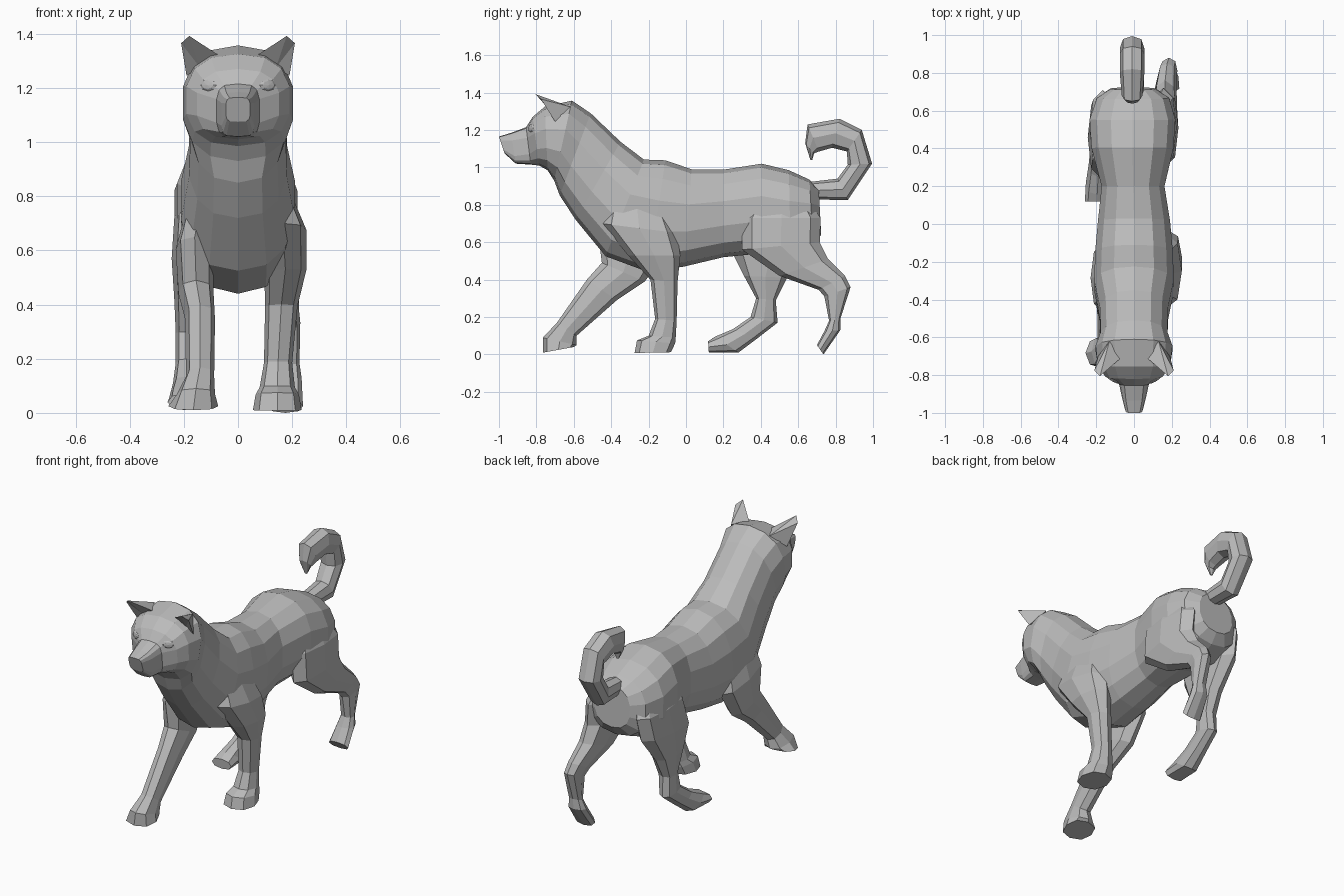
import bpy, bmesh, math
from mathutils import Vector
from mathutils.bvhtree import BVHTree

grey = bpy.data.materials.new("plain grey")
grey.diffuse_color = (0.5, 0.5, 0.5, 1)


def finish(name, bm):
    bmesh.ops.recalc_face_normals(bm, faces=bm.faces)
    me = bpy.data.meshes.new(name)
    bm.to_mesh(me)
    me.materials.append(grey)
    ob = bpy.data.objects.new(name, me)
    bpy.context.collection.objects.link(ob)
    return ob


def loft(name, rings, n, power=0.85):
    """Each ring: (y, z) of one edge, (y, z) of the opposite edge, centre x, half width, [squareness]."""
    bm = bmesh.new()
    prev = first = None
    for a, b, x, w, *p in rings:
        p = p[0] if p else power
        bend = lambda v: math.copysign(abs(v) ** p, v) if abs(v) > 1e-6 else 0
        a, b = Vector((x, *a)), Vector((x, *b))
        c, h = (a + b) / 2, (a - b) / 2
        ring = []
        for i in range(n):
            t = 2 * math.pi * i / n
            ring.append(bm.verts.new(c + h * bend(math.cos(t)) + Vector((w * bend(math.sin(t)), 0, 0))))
        if prev:
            for i in range(n):
                j = (i + 1) % n
                bm.faces.new((prev[i], prev[j], ring[j], ring[i]))
        else:
            first = ring
        prev = ring
    bm.faces.new(first)
    bm.faces.new(prev)
    return finish(name, bm)


# Head, neck and trunk: top edge, bottom edge, centre x, half width, from nose to rump
body = loft("head_and_body", [
    ((-1.0, 1.165), (-0.97, 1.075), 0, 0.045, 0.45),
    ((-0.935, 1.185), (-0.91, 1.02), 0, 0.062, 0.45),
    ((-0.855, 1.215), (-0.83, 1.015), 0, 0.08, 0.55),
    ((-0.82, 1.27), (-0.785, 1.01), 0, 0.155, 0.75),
    ((-0.755, 1.325), (-0.74, 0.985), 0, 0.195, 0.8),
    ((-0.61, 1.357), (-0.705, 0.93), 0, 0.208),
    ((-0.51, 1.29), (-0.675, 0.85), 0, 0.18),
    ((-0.35, 1.137), (-0.59, 0.72), 0, 0.185),
    ((-0.225, 1.042), (-0.43, 0.525), 0, 0.215),
    ((-0.11, 1.038), (-0.2, 0.44), 0, 0.21),
    ((0.03, 0.99), (-0.01, 0.47), 0, 0.195),
    ((0.2, 0.988), (0.2, 0.52), -0.005, 0.17),
    ((0.405, 1.02), (0.4, 0.54), -0.008, 0.222),
    ((0.55, 0.985), (0.56, 0.53), -0.008, 0.232),
    ((0.66, 0.935), (0.68, 0.58), -0.005, 0.195),
    ((0.71, 0.885), (0.723, 0.64), -0.005, 0.12),
], 14)

# Curled tail: outer edge, inner edge
loft("tail", [
    ((0.64, 0.83), (0.64, 0.92), 0.0, 0.05),
    ((0.865, 0.825), (0.81, 0.94), -0.005, 0.06),
    ((0.995, 1.02), (0.865, 1.015), -0.01, 0.065),
    ((0.94, 1.2), (0.86, 1.085), -0.01, 0.065),
    ((0.82, 1.26), (0.78, 1.105), -0.01, 0.065),
    ((0.65, 1.23), (0.71, 1.085), -0.01, 0.055),
    ((0.637, 1.13), (0.685, 1.075), -0.01, 0.035),
    ((0.665, 1.04), (0.675, 1.04), -0.01, 0.008),
], 8)

# Legs in mid-stride: front edge, back edge, centre x, half width
loft("front_leg_right", [
    ((-0.40, 0.88), (-0.14, 0.86), 0.12, 0.05),
    ((-0.45, 0.70), (-0.05, 0.65), 0.165, 0.088),
    ((-0.31, 0.53), (-0.03, 0.53), 0.175, 0.078),
    ((-0.19, 0.40), (-0.045, 0.39), 0.16, 0.06),
    ((-0.165, 0.19), (-0.05, 0.18), 0.148, 0.052),
    ((-0.2, 0.1), (-0.055, 0.09), 0.145, 0.065),
    ((-0.262, 0.075), (-0.058, 0.06), 0.145, 0.08),
    ((-0.275, 0.008), (-0.08, 0.012), 0.145, 0.09),
], 8)
loft("front_leg_left", [
    ((-0.42, 0.86), (-0.14, 0.80), -0.12, 0.05),
    ((-0.47, 0.65), (-0.1, 0.56), -0.16, 0.07),
    ((-0.45, 0.49), (-0.22, 0.39), -0.155, 0.065),
    ((-0.53, 0.40), (-0.37, 0.29), -0.14, 0.055),
    ((-0.69, 0.17), (-0.585, 0.10), -0.14, 0.052),
    ((-0.765, 0.09), (-0.585, 0.05), -0.155, 0.07),
    ((-0.765, 0.01), (-0.6, 0.04), -0.165, 0.092),
], 8)
loft("hind_leg_right", [
    ((0.40, 0.87), (0.64, 0.84), 0.12, 0.05),
    ((0.30, 0.73), (0.72, 0.73), 0.155, 0.07),
    ((0.30, 0.56), (0.715, 0.60), 0.165, 0.07),
    ((0.50, 0.42), (0.76, 0.51), 0.165, 0.062),
    ((0.71, 0.345), (0.85, 0.42), 0.175, 0.05),
    ((0.74, 0.31), (0.88, 0.36), 0.185, 0.045),
    ((0.765, 0.18), (0.825, 0.19), 0.185, 0.042),
    ((0.74, 0.125), (0.825, 0.13), 0.18, 0.055),
    ((0.70, 0.05), (0.735, 0.0), 0.175, 0.065),
], 8)
loft("hind_leg_left", [
    ((0.40, 0.87), (0.64, 0.84), -0.12, 0.05),
    ((0.29, 0.73), (0.71, 0.72), -0.165, 0.07),
    ((0.24, 0.56), (0.68, 0.58), -0.175, 0.07),
    ((0.31, 0.42), (0.54, 0.41), -0.175, 0.06),
    ((0.375, 0.30), (0.48, 0.29), -0.18, 0.05),
    ((0.345, 0.2), (0.49, 0.17), -0.185, 0.045),
    ((0.25, 0.135), (0.38, 0.085), -0.19, 0.05),
    ((0.155, 0.095), (0.28, 0.01), -0.195, 0.06),
    ((0.118, 0.07), (0.122, 0.01), -0.195, 0.065),
], 8)

# Ears (forward-leaning, hollow in front) and eyes (thin lenses on the face)
bm = bmesh.new()
bm.from_mesh(body.data)
face = BVHTree.FromBMesh(bm)
bm.free()
for side, s in (("left", -1), ("right", 1)):
    bm = bmesh.new()
    outer, inner, back, hollow, tip_out, tip_in = [
        bm.verts.new((s * x, y, z)) for x, y, z in (
            (0.19, -0.70, 1.245), (0.07, -0.71, 1.32), (0.13, -0.62, 1.325),
            (0.14, -0.70, 1.275), (0.21, -0.775, 1.365), (0.18, -0.805, 1.392))]
    for f in ((outer, hollow, tip_out), (hollow, tip_in, tip_out), (hollow, inner, tip_in),
              (inner, back, tip_in), (back, tip_out, tip_in), (back, outer, tip_out),
              (outer, back, inner, hollow)):
        bm.faces.new(f)
    finish("ear_" + side, bm)

    hit, normal, _, _ = face.ray_cast(Vector((s * 0.11, -2, 1.21)), Vector((0, 1, 0)))
    if normal.y > 0:
        normal = -normal
    bm = bmesh.new()
    bmesh.ops.create_uvsphere(bm, u_segments=8, v_segments=4, radius=1)
    bmesh.ops.scale(bm, vec=(0.034, 0.022, 0.008), verts=bm.verts)
    eye = finish("eye_" + side, bm)
    eye.rotation_mode = 'QUATERNION'
    eye.rotation_quaternion = normal.to_track_quat('Z', 'Y')
    eye.location = hit
